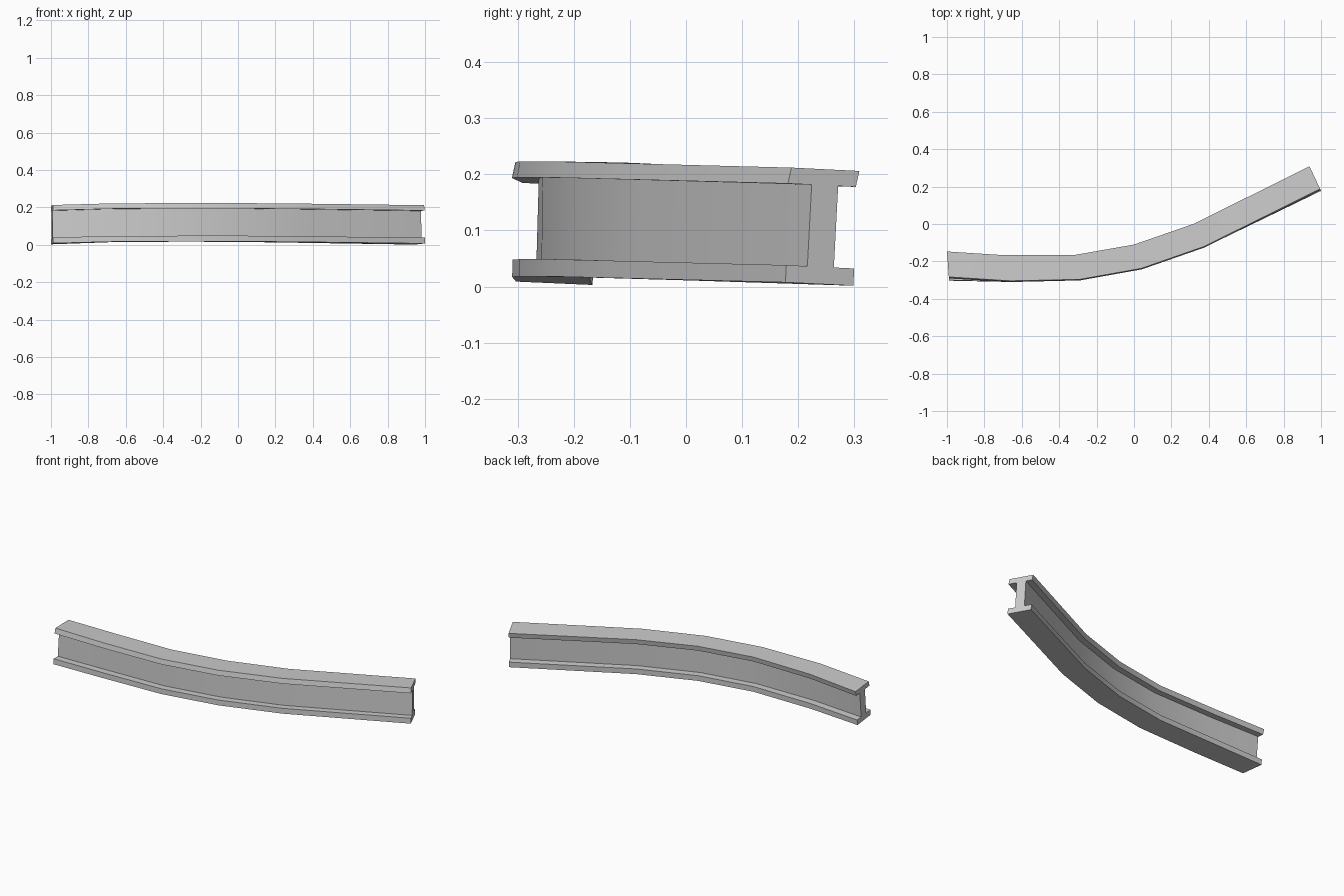
import bpy, bmesh
from mathutils import Vector

if "Cube" in bpy.data.objects:
    bpy.data.objects.remove(bpy.data.objects["Cube"])

# Stations along the bent beam: top-front corner, top-back corner, forward lean of the bottom
STATIONS = [
    ((-0.99, -0.283, 0.213), (-1.00, -0.147, 0.207), 0.020),
    ((-0.66, -0.304, 0.222), (-0.69, -0.167, 0.219), 0.006),
    ((-0.29, -0.296, 0.223), (-0.32, -0.166, 0.222), 0.002),
    ((0.04, -0.237, 0.223), (0.00, -0.110, 0.221), 0.003),
    ((0.375, -0.120, 0.220), (0.325, 0.003, 0.216), 0.005),
    ((0.995, 0.188, 0.212), (0.938, 0.309, 0.206), 0.012),
]
HEIGHT = 0.205

# I-beam cross-section: (fraction across front to back, fraction up from bottom)
PROFILE = [(0, 0), (1, 0), (1, 0.15), (0.70, 0.15), (0.70, 0.86), (0.96, 0.86),
           (1, 1), (0, 1), (-0.04, 0.86), (0.31, 0.86), (0.31, 0.15), (0, 0.15)]

bm = bmesh.new()
rings = []
for front, back, lean in STATIONS:
    f, b = Vector(front), Vector(back)
    across = b - f
    down = Vector((0, 0, -HEIGHT)) - across.normalized() * lean
    rings.append([bm.verts.new(f + across * u + down * (1 - v)) for u, v in PROFILE])

# Sides between stations
n = len(PROFILE)
for a, b in zip(rings, rings[1:]):
    for i in range(n):
        j = (i + 1) % n
        bm.faces.new((a[i], a[j], b[j], b[i]))

# End caps
bm.faces.new(rings[0])
bm.faces.new(rings[-1])
bmesh.ops.recalc_face_normals(bm, faces=bm.faces)

mesh = bpy.data.meshes.new("bent_i_beam")
bm.to_mesh(mesh)
bm.free()
beam = bpy.data.objects.new("bent_i_beam", mesh)
bpy.context.collection.objects.link(beam)
bpy.context.view_layer.objects.active = beam
beam.select_set(True)
bpy.ops.object.shade_smooth_by_angle()
